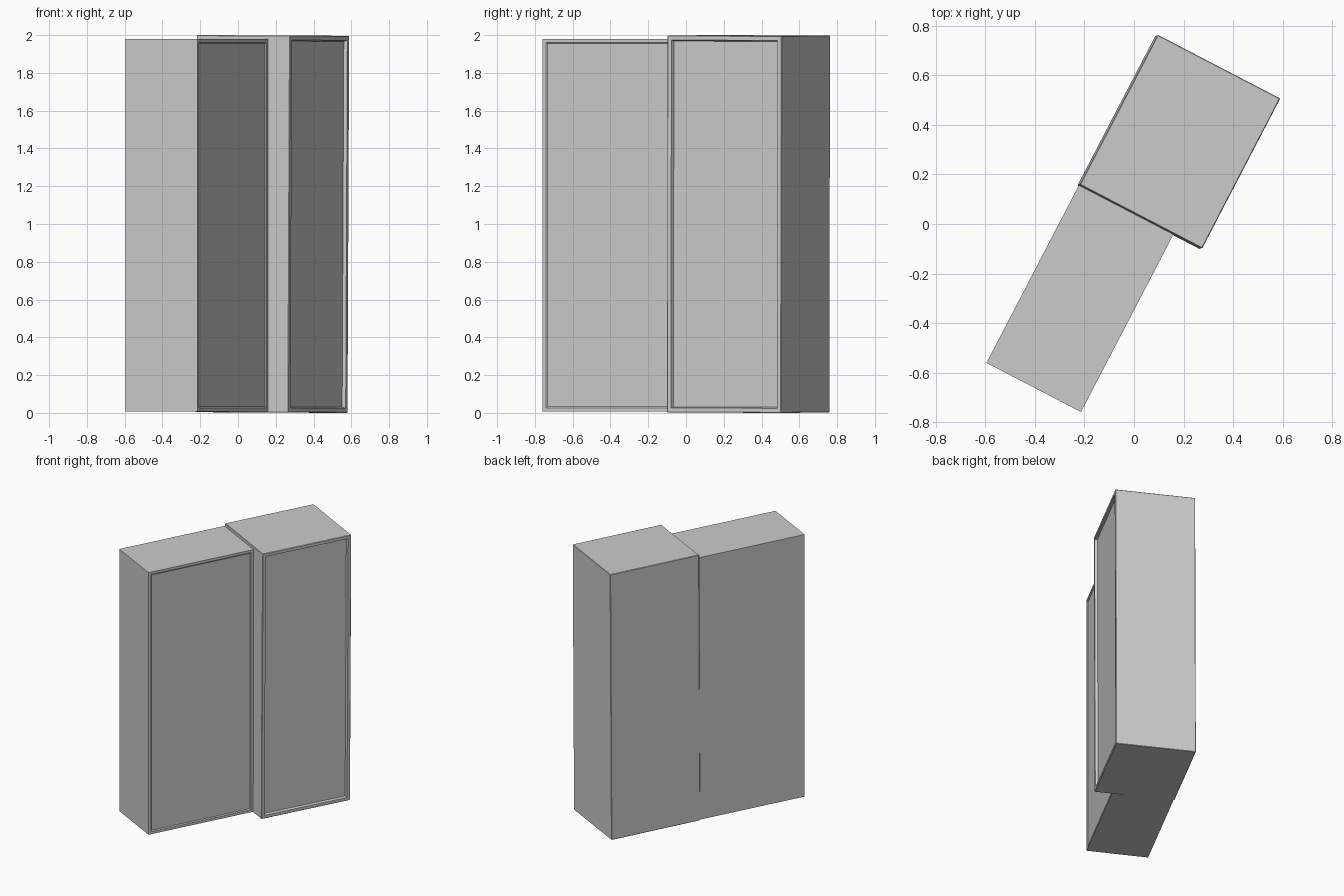
import bpy, bmesh, math
from mathutils import Matrix, Vector

if "Cube" in bpy.data.objects:
    bpy.data.objects.remove(bpy.data.objects["Cube"])

YAW = math.radians(-27.5)


def cabinet(name, size, centre, frame, slope, depth, bevel=0.0, tilt=0.0):
    """Box with a framed, recessed door panel on its local +x side."""
    bm = bmesh.new()
    bmesh.ops.create_cube(bm, size=1.0)
    bmesh.ops.scale(bm, vec=Vector(size), verts=bm.verts)
    if bevel:
        bmesh.ops.bevel(bm, geom=bm.edges[:], offset=bevel, segments=1,
                        affect='EDGES')
    bm.normal_update()
    # Door: flat frame, then a sloped step down to the panel
    door = max(bm.faces, key=lambda f: f.calc_center_median().x)
    bmesh.ops.inset_region(bm, faces=[door], thickness=frame)
    bmesh.ops.inset_region(bm, faces=[door], thickness=slope, depth=-depth)
    mesh = bpy.data.meshes.new(name)
    bm.to_mesh(mesh)
    bm.free()
    ob = bpy.data.objects.new(name, mesh)
    bpy.context.collection.objects.link(ob)
    ob.matrix_world = (Matrix.Translation(centre) @ Matrix.Rotation(YAW, 4, 'Z')
                       @ Matrix.Rotation(tilt, 4, 'Y') @ Matrix.Rotation(-tilt, 4, 'X'))
    return ob


# Shallow cabinet, upright
cabinet("shallow_cabinet", (0.43, 0.808, 1.972), (-0.218, -0.301, 0.994),
        frame=0.026, slope=0.01, depth=0.006)

# Deep cabinet, leaning very slightly
cabinet("deep_cabinet", (0.557, 0.682, 1.996), (0.181, 0.331, 1.0),
        frame=0.03, slope=0.008, depth=0.018, bevel=0.003, tilt=0.0033)
